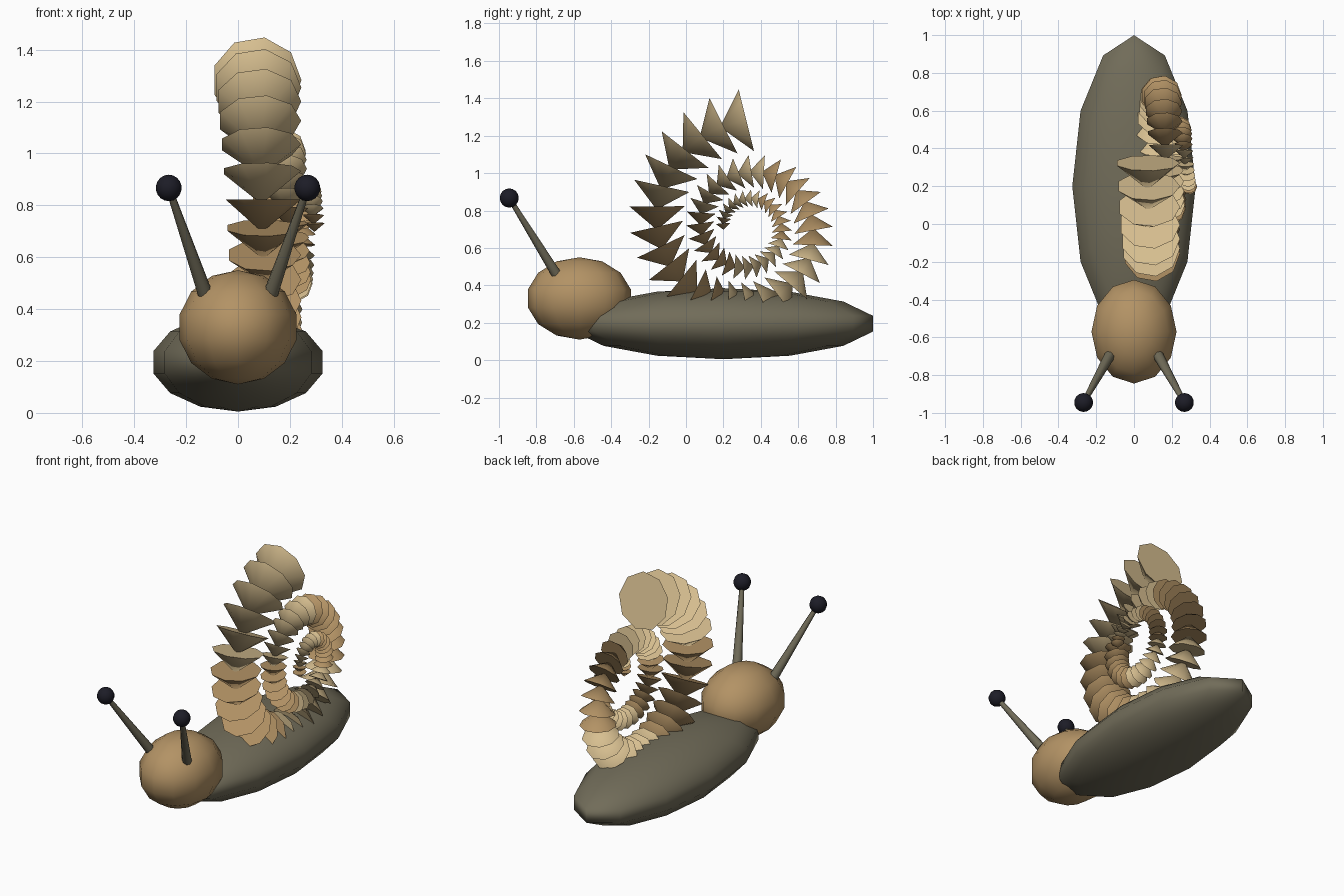
import bpy, bmesh, math
from mathutils import Matrix, Vector

if "Cube" in bpy.data.objects:
    bpy.data.objects.remove(bpy.data.objects["Cube"])


def material(name, rgb):
    m = bpy.data.materials.new(name)
    m.diffuse_color = (*rgb, 1)
    m.use_nodes = True
    m.node_tree.nodes["Principled BSDF"].inputs["Base Color"].default_value = m.diffuse_color
    return m


olive = material("olive skin", (0.165, 0.15, 0.10))
brown = material("warm brown", (0.45, 0.29, 0.13))
cream = material("pale tan", (0.68, 0.52, 0.28))
black = material("eye black", (0.012, 0.012, 0.02))


def finish(ob, name, mat, angle=70):
    ob.name = name
    ob.data.materials.append(mat)
    bpy.ops.object.shade_smooth_by_angle(angle=math.radians(angle))


def ball(name, loc, scale, mat, seg=12, rings=7):
    bpy.ops.mesh.primitive_uv_sphere_add(segments=seg, ring_count=rings, radius=1, location=loc)
    ob = bpy.context.object
    ob.scale = scale
    finish(ob, name, mat)


# Body and head
ball("body", (0, 0.2, 0.195), (0.335, 0.82, 0.19), olive)
ball("head", (0, -0.57, 0.33), (0.231, 0.282, 0.22), brown)

# Eye stalks and eyes
for side, label in ((-1, "left"), (1, "right")):
    base = Vector((side * 0.125, -0.69, 0.455))
    tip = Vector((side * 0.267, -0.945, 0.867))
    axis = tip - base
    bpy.ops.mesh.primitive_cone_add(vertices=8, radius1=0.029, radius2=0.013,
                                    depth=axis.length, location=(base + tip) / 2,
                                    rotation=axis.to_track_quat('Z', 'Y').to_euler())
    finish(bpy.context.object, label + "_eye_stalk", olive, 60)
    ball(label + "_eye", tip, (0.051, 0.051, 0.051), black, 14, 9)

# Shell: cones shrinking along a sideways-drifting logarithmic spiral
CENTER_Y, CENTER_Z = 0.33, 0.71
STEP = math.radians(12.7)
GROWTH = math.log(0.52) / math.tau
bm = bmesh.new()
for i in range(64):
    turn = i * STEP
    a = math.radians(98) + turn
    r = 0.56 * math.exp(GROWTH * turn)
    pos = Vector((0.072 + 0.1 * turn / math.tau,
                  CENTER_Y + r * math.cos(a), CENTER_Z + r * math.sin(a)))
    # Apex points along the inward direction of the spiral
    z = Vector((0, GROWTH * math.cos(a) - math.sin(a),
                GROWTH * math.sin(a) + math.cos(a))).normalized()
    y = Vector((1, 0, 0))
    x = y.cross(z)
    mat = Matrix((x, y, z)).transposed().to_4x4()
    mat.translation = pos
    cone = bmesh.ops.create_cone(bm, cap_ends=True, segments=9, radius1=0.308 * r,
                                 radius2=0, depth=0.26 * r, matrix=mat)
    # Colour bands of seven cones
    band = ((i + 1) // 7) % 2
    for f in {f for v in cone["verts"] for f in v.link_faces}:
        f.material_index = band
mesh = bpy.data.meshes.new("spiral_shell")
bm.to_mesh(mesh)
bm.free()
shell = bpy.data.objects.new("spiral_shell", mesh)
bpy.context.collection.objects.link(shell)
bpy.ops.object.select_all(action='DESELECT')
shell.select_set(True)
bpy.context.view_layer.objects.active = shell
finish(shell, "spiral_shell", cream, 60)
mesh.materials.append(brown)
